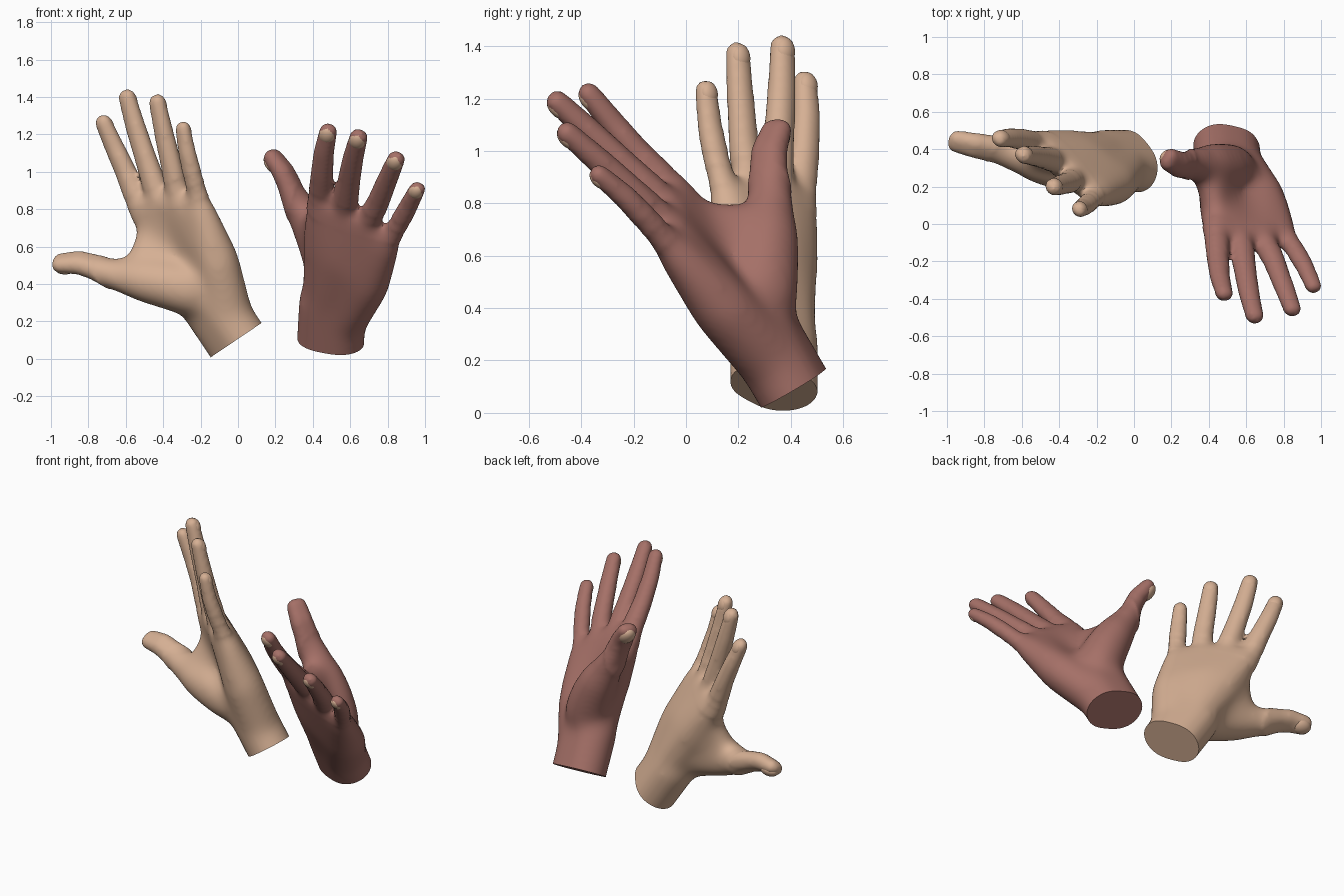
import bpy, bmesh, math
from mathutils import Vector as V, Matrix

if "Cube" in bpy.data.objects:
    bpy.data.objects.remove(bpy.data.objects["Cube"])


def material(name, rgb):
    m = bpy.data.materials.new(name)
    m.diffuse_color = (*rgb, 1)
    m.use_nodes = True
    m.node_tree.nodes["Principled BSDF"].inputs["Base Color"].default_value = m.diffuse_color
    return m


TAN = material("tan skin", (0.672, 0.434, 0.296))
RED = material("red brown skin", (0.376, 0.162, 0.136))

# Landmarks of each hand: wrist centre and index, middle, ring, little fingertips
LEFT = [(-.01, .335, .1), (-.72, .455, 1.265), (-.593, .368, 1.40),
        (-.432, .197, 1.375), (-.295, .077, 1.235)]
RIGHT = [(.495, .41, .095), (.482, -.375, 1.225), (.648, -.50, 1.20),
         (.848, -.465, 1.08), (.964, -.338, .915)]


def hand_frame(marks, side):
    """Axes: along the hand, across towards the little finger, out of the back."""
    w, i, m, r, p = [V(q) for q in marks]
    u = ((i + m + r + p) / 4 - w).normalized()
    v = p - i
    v = (v - u * v.dot(u)).normalized()
    n = u.cross(v) * side
    M = Matrix((u, v, n)).transposed().to_4x4()
    M.translation = w
    return M


FRAME = hand_frame(LEFT, 1)
MIRROR = hand_frame(RIGHT, -1) @ FRAME.inverted()
ALONG, ACROSS, BACK = [FRAME.col[k].to_3d() for k in range(3)]
WRIST = V(LEFT[0])
ARM = V((-.56, 0, .83)).normalized()

# Unit ball used to build rounded hulls
ball = bmesh.new()
bmesh.ops.create_icosphere(ball, subdivisions=3, radius=1)
BALL = [v.co.copy() for v in ball.verts]
ball.free()


def hull(bm, *balls):
    """Skin stretched around several (centre, radius) balls."""
    vs = [bm.verts.new(V(c) + q * r) for c, r in balls for q in BALL]
    bmesh.ops.convex_hull(bm, input=vs)
    bmesh.ops.delete(bm, geom=[v for v in bm.verts if not v.link_faces], context='VERTS')


def chain(bm, pts, radii, side=V((0, 0, 0))):
    """Tapered limb; side widens it into an oval."""
    for k in range(len(pts) - 1):
        hull(bm, *[(V(pts[j]) + side * s, radii[j]) for j in (k, k + 1) for s in (-1, 1)])


# Finger centre lines from knuckle to tip, and a size factor
FINGERS = [
    ([(-.525, .43, .82), (-.60, .452, 1.0), (-.66, .46, 1.13), LEFT[1]], 1.0),
    ([(-.42, .34, .85), (-.49, .355, 1.06), (-.545, .365, 1.23), LEFT[2]], 1.03),
    ([(-.315, .245, .85), (-.355, .22, 1.03), (-.395, .208, 1.2), LEFT[3]], 1.0),
    ([(-.20, .155, .82), (-.24, .115, .97), (-.272, .09, 1.1), LEFT[4]], .9),
]
THUMB = [(-.26, .30, .37), (-.38, .31, .40), (-.5, .33, .42), (-.65, .375, .45),
         (-.77, .405, .492), (-.85, .42, .515), (-.95, .442, .512)]
THUMB_BACK = V((-.259, .461, -.84))
THUMB_SIDE = V((-.23, -.775, -.55)).normalized() * .018
# Palm bones: heel end and middle, each with radius
PALM = [((-.16, .37, .30), .125, (-.36, .40, .58), .110),
        ((-.13, .345, .29), .12, (-.275, .355, .593), .105),
        ((-.10, .315, .28), .12, (-.195, .29, .573), .107),
        ((-.06, .28, .29), .13, (-.11, .215, .52), .122)]


def build_hand_mesh():
    bm = bmesh.new()
    # fingers
    for pts, s in FINGERS:
        chain(bm, pts, [r * s for r in (.064, .054, .049, .042)], ACROSS * .007)
    # thumb and its fleshy base
    chain(bm, THUMB[:4], [.145, .138, .122, .088])
    chain(bm, THUMB[3:], [.080, .058, .054, .045], THUMB_SIDE)
    # palm slabs between neighbouring palm bones
    for k in range(3):
        a, b = PALM[k], PALM[k + 1]
        ka, kb = [V(FINGERS[j][0][0]) - ALONG * .025 for j in (k, k + 1)]
        hull(bm, (a[0], a[1]), (a[2], a[3]), (b[0], b[1]), (b[2], b[3]))
        hull(bm, (a[2], a[3]), (b[2], b[3]), (ka, .075), (kb, .075))
    # web between thumb and index finger
    hull(bm, ((-.54, .35, .45), .085), ((-.47, .41, .69), .065),
         ((-.36, .39, .55), .09), ((-.34, .33, .42), .11))
    # wrist, overlong so it can be cut flat
    low, high = WRIST - ARM * .15, WRIST + ARM * .24
    hull(bm, *[(c + ACROSS * s, .138) for c in (low, high) for s in (-.05, .05)])
    me = bpy.data.meshes.new("hand_parts")
    bm.to_mesh(me)
    bm.free()

    # melt all parts into one smooth skin
    tmp = bpy.data.objects.new("hand_parts", me)
    bpy.context.collection.objects.link(tmp)
    rm = tmp.modifiers.new("fuse", 'REMESH')
    rm.mode = 'VOXEL'
    rm.voxel_size = .013
    sm = tmp.modifiers.new("soften", 'SMOOTH')
    sm.factor = .5
    sm.iterations = 14
    deps = bpy.context.evaluated_depsgraph_get()
    out = bpy.data.meshes.new_from_object(tmp.evaluated_get(deps))
    bpy.data.objects.remove(tmp)

    bm = bmesh.new()
    bm.from_mesh(out)
    # extra softening of the palm, fading out towards the fingers
    inv = FRAME.inverted()
    local = [(v, inv @ v.co) for v in bm.verts]
    for limit, rounds in ((.92, 10), (.86, 14), (.78, 28)):
        palm = [v for v, q in local if -.1 < q.x < limit and q.y > -.42]
        for _ in range(rounds):
            bmesh.ops.smooth_vert(bm, verts=palm, factor=.5,
                                  use_axis_x=True, use_axis_y=True, use_axis_z=True)
    # flat cut at the wrist
    bmesh.ops.bisect_plane(bm, geom=bm.verts[:] + bm.edges[:] + bm.faces[:],
                           plane_co=WRIST, plane_no=ARM, clear_inner=True)
    bmesh.ops.holes_fill(bm, edges=[e for e in bm.edges if e.is_boundary], sides=0)
    bmesh.ops.recalc_face_normals(bm, faces=bm.faces)
    bm.to_mesh(out)
    bm.free()
    return out


def build_nail_mesh():
    bm = bmesh.new()
    nails = [(p[-2], p[-1], BACK, s, .013) for p, s in FINGERS]
    nails.append((THUMB[-2], THUMB[-1], THUMB_BACK, 1.2, .018))
    for a, tip, up, s, lift in nails:
        axis = (V(tip) - V(a)).normalized()
        up = (up - axis * up.dot(axis)).normalized()
        M = Matrix((axis.cross(up), axis, up)).transposed().to_4x4()
        M.translation = V(tip) - axis * .022 * s + up * lift * s
        size = Matrix.Diagonal((.043 * s, .054 * s, .033 * s, 1))
        bmesh.ops.create_uvsphere(bm, u_segments=20, v_segments=12, radius=1, matrix=M @ size)
    me = bpy.data.meshes.new("fingernails")
    bm.to_mesh(me)
    bm.free()
    return me


def place(name, mesh, mat, mirrored):
    me = mesh.copy()
    me.name = name
    if mirrored:
        me.transform(MIRROR)
        me.flip_normals()
    me.materials.clear()
    me.materials.append(mat)
    ob = bpy.data.objects.new(name, me)
    bpy.context.collection.objects.link(ob)
    bpy.ops.object.select_all(action='DESELECT')
    ob.select_set(True)
    bpy.context.view_layer.objects.active = ob
    bpy.ops.object.shade_smooth_by_angle(angle=math.radians(40))


hand, nails = build_hand_mesh(), build_nail_mesh()
place("left_hand", hand, TAN, False)
place("left_fingernails", nails, TAN, False)
place("right_hand", hand, RED, True)
place("right_fingernails", nails, TAN, True)
bpy.data.meshes.remove(hand)
bpy.data.meshes.remove(nails)
